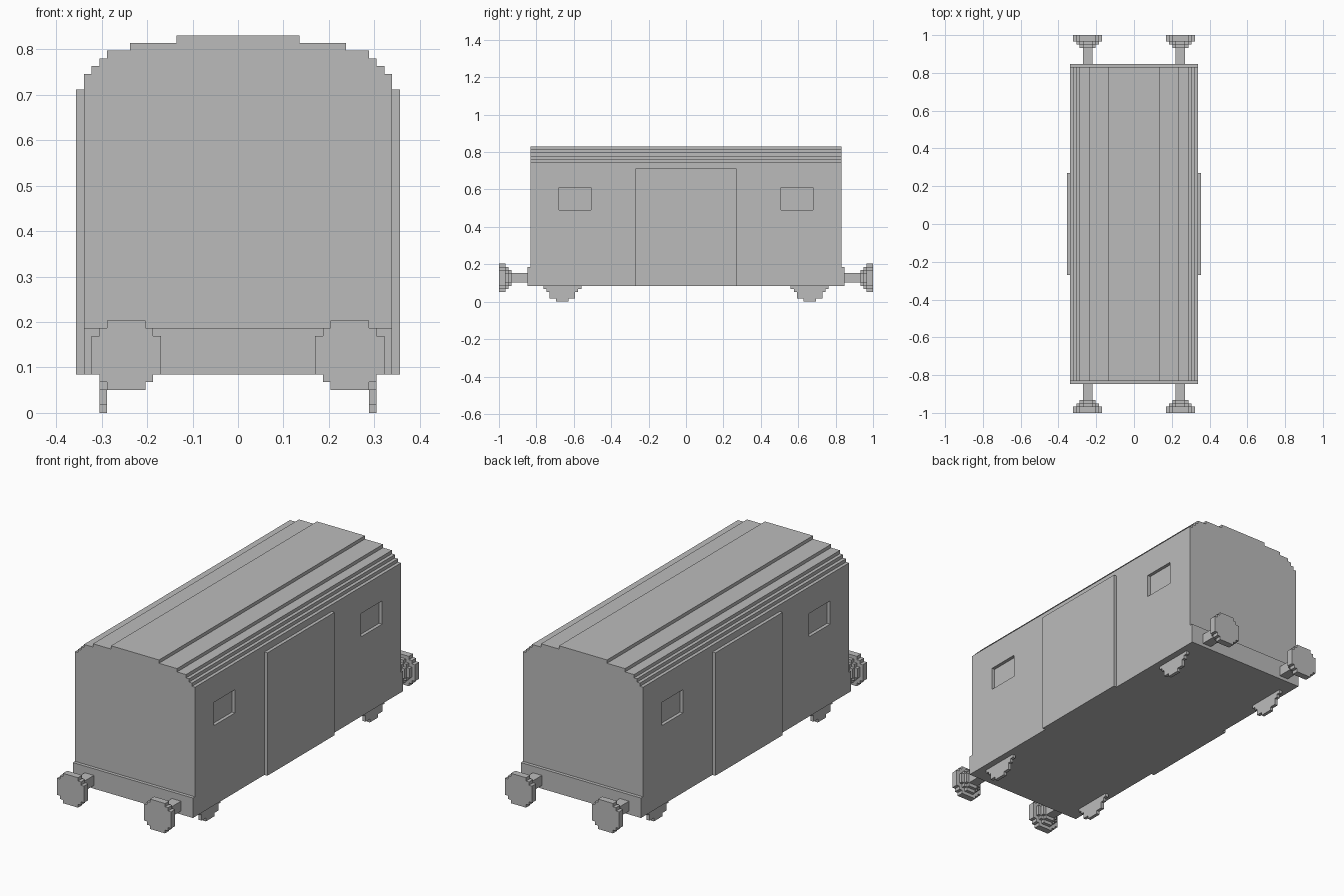
import bpy, bmesh
from mathutils import Vector

cube = bpy.data.objects.get("Cube")
if cube:
    bpy.data.objects.remove(cube, do_unlink=True)

V = 1 / 59  # one block of the stepped grid; all sizes below are in blocks

grey = bpy.data.materials.new("plain grey")
grey.use_nodes = True
grey.diffuse_color = (0.5, 0.5, 0.5, 1)
for node in grey.node_tree.nodes:
    if node.type == 'BSDF_PRINCIPLED':
        node.inputs["Base Color"].default_value = (0.5, 0.5, 0.5, 1)


def stepped(rows, z):
    """Symmetric stepped outline from (half width, height) rows, bottom up."""
    right = []
    for half, height in rows:
        right += [(half, z), (half, z + height)]
        z += height
    return right + [(-w, h) for w, h in reversed(right)]


def add_prism(bm, outline, axis, start, end, centre=0):
    """Extrude an outline along 'x' or 'y'; centre shifts it sideways."""
    def place(w, z, d):
        return Vector((w + centre, d, z) if axis == 'y' else (d, w + centre, z)) * V
    face = bm.faces.new([bm.verts.new(place(w, z, start)) for w, z in outline])
    ext = bmesh.ops.extrude_face_region(bm, geom=[face], use_keep_orig=True)
    moved = [g for g in ext["geom"] if isinstance(g, bmesh.types.BMVert)]
    shift = place(0, 0, end) - place(0, 0, start)
    bmesh.ops.translate(bm, verts=moved, vec=shift)


def make(name, prisms):
    bm = bmesh.new()
    for prism in prisms:
        add_prism(bm, *prism)
    bmesh.ops.recalc_face_normals(bm, faces=bm.faces[:])
    mesh = bpy.data.meshes.new(name)
    bm.to_mesh(mesh)
    bm.free()
    mesh.materials.append(grey)
    obj = bpy.data.objects.new(name, mesh)
    bpy.context.collection.objects.link(obj)
    return obj


# Wagon body with stepped arched roof
roof_steps = [(19, 1), (18, 1), (17, 1), (14, 1), (8, 1)]
body = make("wagon_body", [(stepped([(20, 39)] + roof_steps, 5), 'y', -49, 49)])

# Recessed windows, two on each side
window = stepped([(5, 7)], 29)
cutter = make("window_cutter", [(window, 'x', 19 * sx, 23 * sx, 35 * sy)
                                for sx in (-1, 1) for sy in (-1, 1)])
cutter.hide_render = True
cut = body.modifiers.new("windows", 'BOOLEAN')
cut.operation = 'DIFFERENCE'
cut.solver = 'EXACT'
cut.object = cutter
bpy.context.view_layer.objects.active = body
bpy.ops.object.modifier_apply(modifier=cut.name)
bpy.data.objects.remove(cutter, do_unlink=True)

# Parts on both sides and both ends
door = stepped([(16, 37)], 5)
beam = stepped([(20, 6)], 5)
wheel = stepped([(2, 1), (4, 2), (5, 1), (6, 1)], 0)
shaft = stepped([(1.5, 3)], 6)
inner_ring = stepped([(1.5, 1), (2.5, 3), (1.5, 1)], 5)
middle_ring = stepped([(1.5, 1), (2.5, 1), (3.5, 3), (2.5, 1), (1.5, 1)], 4)
head = stepped([(2.5, 1), (3.5, 1), (4.5, 5), (3.5, 1), (2.5, 1)], 3)

for side, sx in (("right", -1), ("left", 1)):
    make(f"{side}_sliding_door", [(door, 'x', 20 * sx, 21 * sx)])
    for end, sy in (("front", -1), ("back", 1)):
        make(f"{end}_{side}_wheel", [(wheel, 'x', 17 * sx, 18 * sx, 39 * sy)])
        # Buffer: shaft, two widening rings and a round head
        make(f"{end}_{side}_buffer", [
            (shape, 'y', a * sy, b * sy, 14.5 * sx) for shape, a, b in
            ((shaft, 50, 55), (inner_ring, 55, 56), (middle_ring, 56, 57), (head, 57, 59))])

# End beams
for end, sy in (("front", -1), ("back", 1)):
    make(f"{end}_beam", [(beam, 'y', 49 * sy, 50 * sy)])
